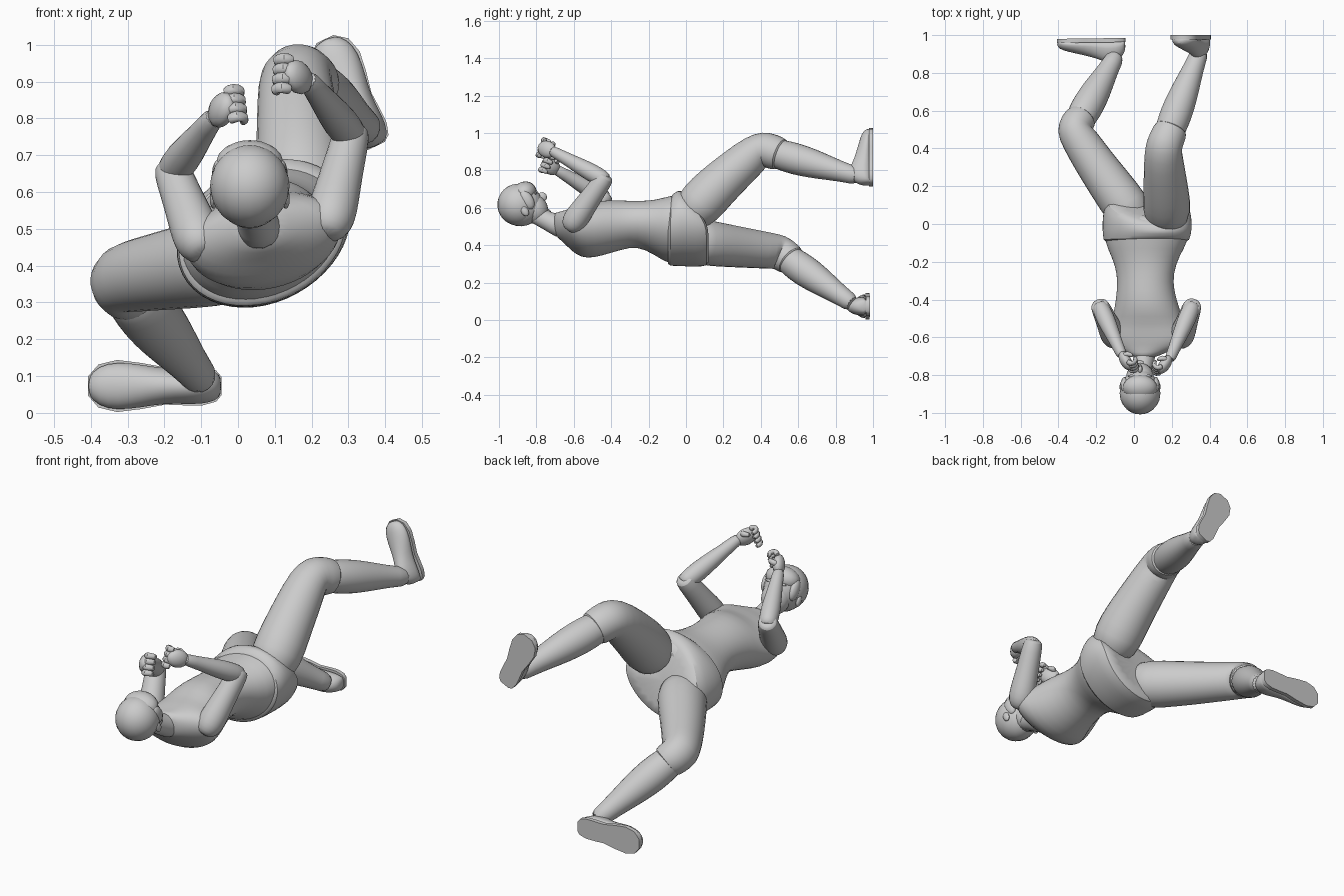
import bpy, math
from mathutils import Vector, Matrix

if "Cube" in bpy.data.objects:
    bpy.data.objects.remove(bpy.data.objects["Cube"])

V = Vector


def finish(name, verts, faces, sub=1, angle=50):
    me = bpy.data.meshes.new(name)
    me.from_pydata([tuple(v) for v in verts], [], faces)
    ob = bpy.data.objects.new(name, me)
    bpy.context.collection.objects.link(ob)
    bpy.ops.object.select_all(action='DESELECT')
    ob.select_set(True)
    bpy.context.view_layer.objects.active = ob
    if sub:
        ob.modifiers.new("smooth", 'SUBSURF').levels = sub
        ob.modifiers["smooth"].render_levels = sub
    bpy.ops.object.shade_smooth_by_angle(angle=math.radians(angle))
    return ob


def loft(name, rings, sub=1):
    n = len(rings[0])
    verts = [v for r in rings for v in r]
    faces = [[i * n + j, i * n + (j + 1) % n, (i + 1) * n + (j + 1) % n, (i + 1) * n + j]
             for i in range(len(rings) - 1) for j in range(n)]
    faces += [list(range(n))[::-1], [(len(rings) - 1) * n + j for j in range(n)]]
    return finish(name, verts, faces, sub)


def tube(name, pts, n=14, sub=1):
    """Limb through (x, y, z, radius) points with a transported frame."""
    c = [V(p[:3]) for p in pts]
    side, rings = None, []
    for i, p in enumerate(pts):
        t = V((0, 0, 0))
        if i > 0:
            t += (c[i] - c[i - 1]).normalized()
        if i < len(c) - 1:
            t += (c[i + 1] - c[i]).normalized()
        t.normalize()
        if side is None:
            side = t.orthogonal()
        side = (side - t * side.dot(t)).normalized()
        up = t.cross(side)
        rings.append([c[i] + p[3] * (side * math.cos(a) + up * math.sin(a))
                      for a in (2 * math.pi * k / n for k in range(n))])
    return loft(name, rings, sub)


def body_ring(y, cx, cz, a, b, roll, shear=0, n=24):
    """Cross-section of the trunk, rolled about y; shear pulls the high side back."""
    r, out = math.radians(roll), []
    for k in range(n):
        t = -2 * math.pi * k / n
        u, w = a * math.cos(t), b * math.sin(t)
        x, z = cx + u * math.cos(r) - w * math.sin(r), cz + u * math.sin(r) + w * math.cos(r)
        out.append(V((x, y - shear * max(0, z - 0.5), z)))
    return out


def ellipsoid(name, centre, radii, axes, segs=20, rings=12):
    """axes = three unit vectors that the radii run along."""
    bpy.ops.mesh.primitive_uv_sphere_add(segments=segs, ring_count=rings)
    ob = bpy.context.object
    ob.name = name
    m = Matrix([V(a) * r for a, r in zip(axes, radii)]).transposed().to_4x4()
    ob.data.transform(Matrix.Translation(V(centre)) @ m)
    bpy.ops.object.shade_smooth_by_angle(angle=math.radians(60))
    return ob


# Trunk, from neck base to hips
loft("torso", [body_ring(*s) for s in [
    (-.71, .055, .52, .055, .055, 5), (-.68, .06, .505, .11, .07, 10),
    (-.64, .07, .495, .20, .09, 11), (-.59, .07, .475, .225, .123, 11),
    (-.53, .07, .467, .20, .138, 12), (-.45, .07, .493, .175, .15, 13),
    (-.35, .06, .507, .152, .132, 15), (-.26, .06, .515, .152, .118, 17),
    (-.17, .06, .495, .185, .14, 20), (-.09, .065, .478, .235, .175, 24),
    (0, .07, .49, .24, .175, 27), (.06, .07, .48, .21, .16, 30)]])

# Hip band with slanted hem
loft("hip_band", [body_ring(*s) for s in [
    (-.10, .065, .475, .215, .165, 24, -.1), (-.095, .065, .478, .24, .18, 24, -.1),
    (-.02, .07, .488, .252, .188, 27, .15), (.05, .07, .488, .25, .19, 29, .45),
    (.12, .07, .485, .235, .185, 31, .65), (.125, .07, .485, .20, .15, 31, .65)]])

# Cropped trouser legs
tube("lower_trouser_leg", [(.02, 0, .43, .11), (-.04, .09, .415, .128), (-.12, .20, .40, .12),
                           (-.22, .34, .383, .108), (-.29, .45, .37, .1), (-.32, .50, .362, .097),
                           (-.302, .535, .34, .092), (-.275, .565, .315, .088), (-.273, .568, .312, .06)])
tube("raised_trouser_leg", [(.17, 0, .54, .11), (.175, .08, .625, .132), (.17, .16, .71, .125),
                            (.162, .27, .808, .114), (.155, .37, .893, .104), (.16, .42, .915, .099),
                            (.178, .46, .90, .096), (.20, .51, .883, .092), (.202, .515, .881, .06)])

# Bare lower legs
for nm, knee, ankle in [("lower_shin", V((-.31, .51, .35)), V((-.09, .90, .08))),
                        ("raised_shin", V((.165, .43, .905)), V((.355, .93, .765)))]:
    prof = [(0, .07), (.15, .084), (.32, .088), (.5, .08), (.7, .064), (.86, .052), (1, .05)]
    tube(nm, [(*knee.lerp(ankle, t), r) for t, r in prof])


# Shoes: heel-to-toe loft with a flat sole facing +y
def shoe(name, heel, toe):
    heel, toe = V(heel), V(toe)
    along, n = toe - heel, V((0, -1, 0))
    w = n.cross(along).normalized()
    prof = [(.0, .025, .05), (.04, .042, .085), (.14, .052, .115), (.27, .052, .12), (.42, .05, .095),
            (.6, .062, .078), (.78, .07, .062), (.92, .058, .05), (1, .025, .03)]
    rings, sole = [], []
    for t, hw, h in prof:
        c = heel + along * t
        rings.append([c + w * hw * math.cos(a) + n * (.012 + h * max(0, math.sin(a)) ** .8)
                      for a in (math.pi * k / 10 for k in range(11))])
        sole.append([c + w * hw * 1.01 * sx + n * d for sx, d in ((-1, 0), (1, 0), (1, .022), (-1, .022))])
    loft(name, rings)
    loft(name + "_sole", sole, 0)


shoe("lower_shoe", (-.045, .985, .073), (-.408, .98, .073))
shoe("raised_shoe", (.376, 1.0, .725), (.236, 1.0, 1.015))

# Arms: sleeve to the elbow, bare forearm, curled hand
arms = [("left", (-.105, -.60, .465), (-.178, -.44, .655), (-.075, -.67, .79), (-.038, -.735, .83), 1),
        ("right", (.25, -.60, .525), (.307, -.44, .752), (.20, -.69, .89), (.155, -.755, .917), -1)]
for nm, sh, el, wr, hd, s in arms:
    sh, el, wr, hd = V(sh), V(el), V(wr), V(hd)
    tube(nm + "_sleeve", [(*sh.lerp(el, t), r) for t, r in
                          [(-.2, .03), (-.12, .055), (.02, .07), (.25, .067), (.55, .059), (.92, .054),
                           (1.08, .048), (1.1, .03)]])
    tube(nm + "_forearm", [(*el.lerp(wr, t), r) for t, r in
                           [(-.08, .035), (0, .047), (.25, .052), (.6, .042), (.95, .031), (1.15, .031)]], 12)
    d = (hd - wr).normalized()
    across = V((0, .25, 1))
    across = (across - d * across.dot(d)).normalized()
    curl = across.cross(d) * -1
    if curl.x * s < 0:
        curl.negate()
    ellipsoid(nm + "_palm", hd - d * .015, (.058, .046, .03), (d, across, d.cross(across)), 14, 8)
    for k in range(4):
        b = hd + d * .02 + across * (.038 - .028 * k)
        path = [b - d * .01, b + d * .022 + curl * .012, b + d * .018 + curl * .044, b - d * .018 + curl * .048]
        tube(f"{nm}_finger_{k + 1}", [(*p, r) for p, r in zip(path, (.018, .017, .016, .012))], 8)
    b = hd - d * .03 + across * .03
    tube(nm + "_thumb", [(*p, r) for p, r in zip(
        [b, b + curl * .025 + across * .01, b + curl * .045 + d * .03], (.017, .016, .011))], 8)

# Neck and collar
tube("neck", [(.035, -.83, .575, .05), (.045, -.77, .545, .05), (.055, -.71, .515, .055), (.06, -.64, .49, .075)])

# Head, looking towards the feet and slightly up
side, face, crown = V((1, 0, 0)), V((0, .86, .51)), V((0, -.51, .86))
axes, mid = (side, face, crown), V((.032, -.88, .612))


def at(x, f, u):
    return mid + side * x + face * f + crown * u


ellipsoid("skull", mid, (.098, .115, .11), axes)
ellipsoid("jaw", at(0, .05, -.05), (.074, .072, .085), axes)
ellipsoid("nose", at(0, .12, -.018), (.013, .024, .026), axes, 10, 6)
ellipsoid("chin", at(0, .09, -.105), (.032, .03, .026), axes, 10, 6)
ellipsoid("mouth", at(0, .112, -.062), (.028, .01, .012), axes, 10, 6)
# Hair cap with a fringe that hangs over the forehead and temples
ellipsoid("hair", at(0, -.012, .012), (.108, .112, .112), axes, 24, 14)
ellipsoid("fringe", at(0, .045, .05), (.092, .07, .06), axes, 20, 10)
for sx in (-1, 1):
    ellipsoid("ear", at(sx * .098, .0, -.035), (.011, .02, .03), axes, 10, 6)
    ellipsoid("side_lock", at(sx * .082, .04, .01), (.022, .035, .055), axes, 10, 8)
    ellipsoid("brow", at(sx * .036, .098, .018), (.028, .01, .007), axes, 10, 6)
